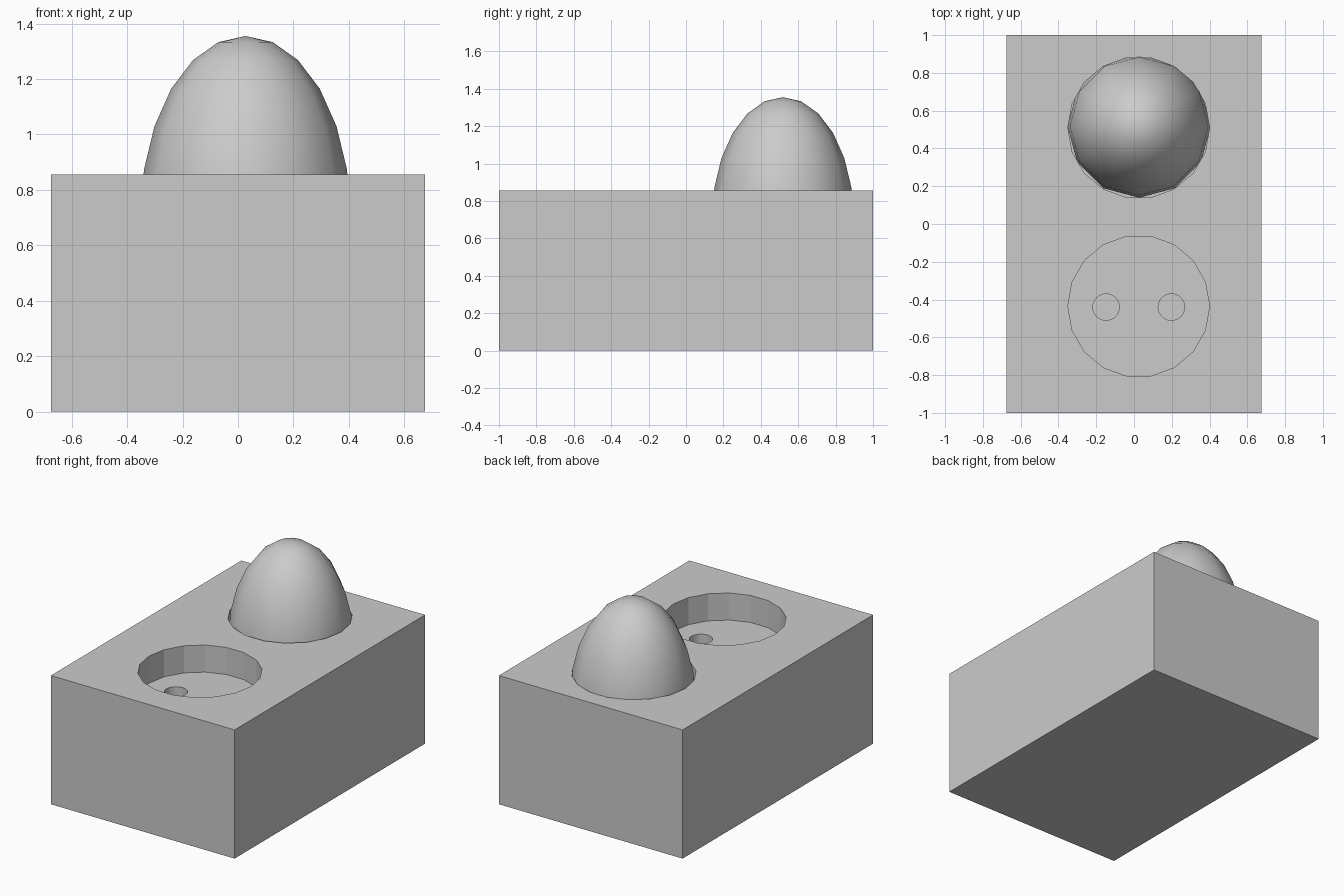
import bpy
import math

# Remove the default object
cube = bpy.data.objects.get("Cube")
if cube:
    bpy.data.objects.remove(cube, do_unlink=True)

# Single grey material
grey = bpy.data.materials.new("plain grey")
grey.use_nodes = True
colour = (0.6, 0.6, 0.6, 1.0)
grey.diffuse_color = colour
grey.node_tree.nodes["Principled BSDF"].inputs["Base Color"].default_value = colour

BLOCK_TOP = 0.855
WELL_FLOOR = 0.675
WELL_X = 0.025
FRONT_Y, BACK_Y = -0.435, 0.51


def activate(obj):
    bpy.ops.object.select_all(action="DESELECT")
    obj.select_set(True)
    bpy.context.view_layer.objects.active = obj


def drill(target, x, y, radius, floor, top, sides):
    """Cut a round blind hole with its first corner on the +x side."""
    bpy.ops.mesh.primitive_cylinder_add(
        vertices=sides, radius=radius, depth=top - floor,
        location=(x, y, (top + floor) / 2),
        rotation=(0, 0, math.pi / 2))
    cutter = bpy.context.object
    cutter.name = "hole_cutter"
    cutter.hide_render = True
    cutter.data.materials.append(grey)
    activate(target)
    mod = target.modifiers.new("hole", "BOOLEAN")
    mod.operation = "DIFFERENCE"
    mod.solver = "EXACT"
    mod.object = cutter
    bpy.ops.object.modifier_apply(modifier=mod.name)
    bpy.data.objects.remove(cutter, do_unlink=True)


# Solid block
bpy.ops.mesh.primitive_cube_add(size=1, location=(0, 0, BLOCK_TOP / 2))
block = bpy.context.object
block.name = "block"
block.scale = (1.35, 2, BLOCK_TOP)
bpy.ops.object.transform_apply(location=True, rotation=True, scale=True)
block.data.materials.append(grey)

# Two round wells, and a pair of pin holes in the front one
for y in (FRONT_Y, BACK_Y):
    drill(block, WELL_X, y, 0.375, WELL_FLOOR, 1.0, 18)
for side in (-1, 1):
    drill(block, WELL_X + side * 0.173, FRONT_Y - 0.005, 0.07, 0.4, 0.77, 32)

# Egg-shaped dome seated in the back well
bpy.ops.mesh.primitive_uv_sphere_add(
    segments=12, ring_count=12, radius=1, location=(0.027, 0.518, 0.705))
dome = bpy.context.object
dome.name = "egg_dome"
dome.scale = (0.379, 0.379, 0.65)
bpy.ops.object.transform_apply(location=False, rotation=False, scale=True)
dome.data.materials.append(grey)
activate(dome)
bpy.ops.object.shade_smooth()
